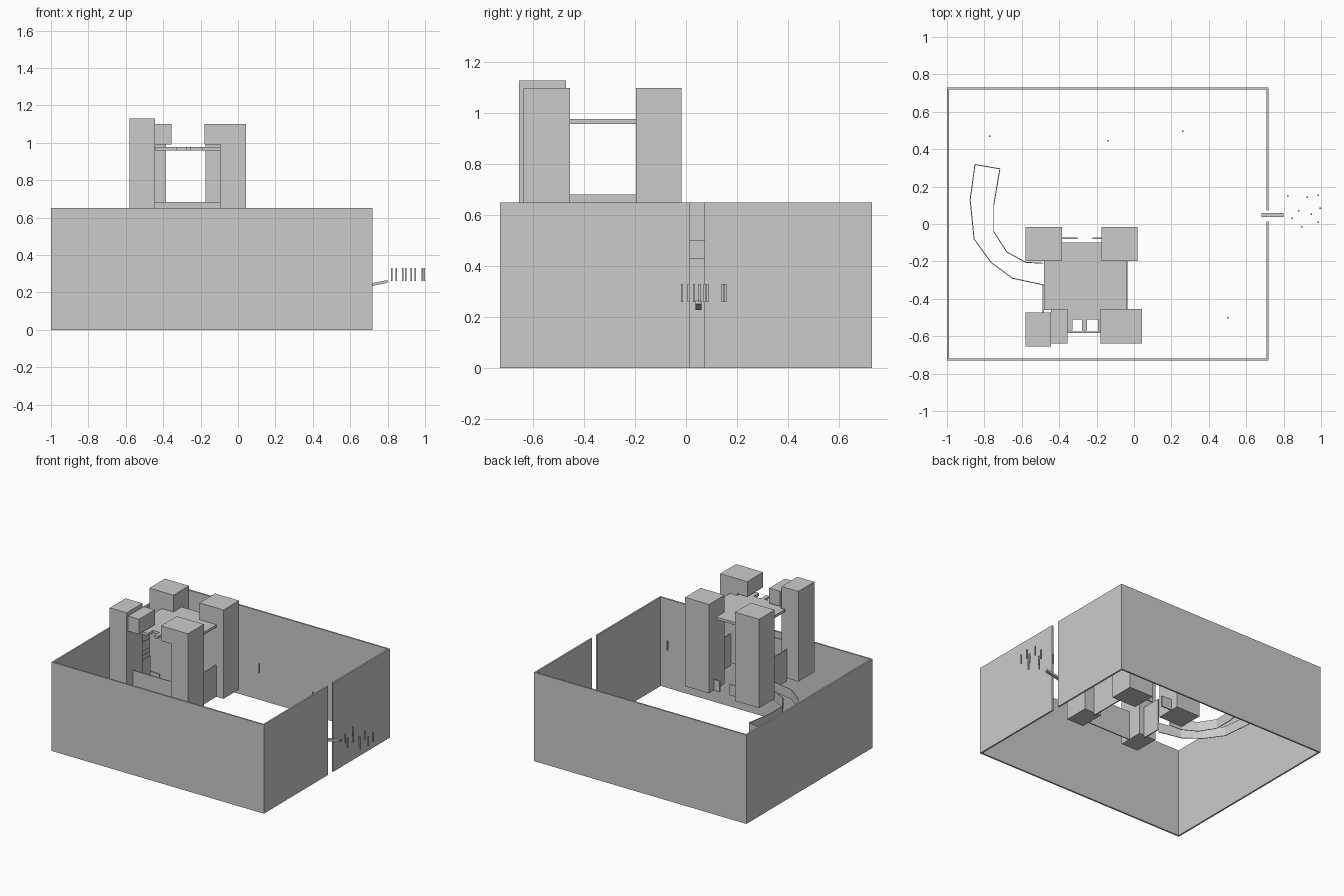
import bpy
import bmesh
from mathutils import Vector

if "Cube" in bpy.data.objects:
    bpy.data.objects.remove(bpy.data.objects["Cube"])


def mesh_object(name, bm):
    bmesh.ops.recalc_face_normals(bm, faces=bm.faces)
    me = bpy.data.meshes.new(name)
    bm.to_mesh(me)
    bm.free()
    ob = bpy.data.objects.new(name, me)
    bpy.context.collection.objects.link(ob)
    return ob


def box(name, x0, x1, y0, y1, z0, z1):
    bm = bmesh.new()
    bmesh.ops.create_cube(bm, size=1)
    for v in bm.verts:
        v.co = (x1 if v.co.x > 0 else x0,
                y1 if v.co.y > 0 else y0,
                z1 if v.co.z > 0 else z0)
    return mesh_object(name, bm)


def prism(name, outline, z0, z1):
    bm = bmesh.new()
    face = bm.faces.new([bm.verts.new((x, y, z0)) for x, y in outline])
    ext = bmesh.ops.extrude_face_region(bm, geom=[face])
    for g in ext["geom"]:
        if isinstance(g, bmesh.types.BMVert):
            g.co.z = z1
    return mesh_object(name, bm)


def wall_strip(name, path, z0, z1, thick):
    """Thin upright wall that follows a path."""
    pts = [Vector(p) for p in path]
    left, right = [], []
    for i, p in enumerate(pts):
        d = (pts[min(i + 1, len(pts) - 1)] - pts[max(i - 1, 0)]).normalized()
        n = Vector((-d.y, d.x)) * thick / 2
        left.append(p + n)
        right.append(p - n)
    return prism(name, left + right[::-1], z0, z1)


# Outer enclosure with a narrow gate slot on the right
H, T = 0.65, 0.012
box("enclosure_front", -1, 0.72, -0.73, -0.73 + T, 0, H)
box("enclosure_back", -1, 0.72, 0.73 - T, 0.73, 0, H)
box("enclosure_left", -1, -1 + T, -0.73 + T, 0.73 - T, 0, H)
box("enclosure_right_front", 0.72 - T, 0.72, -0.73 + T, 0.013, 0, H)
box("enclosure_right_back", 0.72 - T, 0.72, 0.073, 0.73 - T, 0, H)

# Keep towers, raised above the ground
box("tower_back_left", -0.58, -0.385, -0.197, -0.017, 0.45, 1.1)
box("tower_back_right", -0.175, 0.02, -0.197, -0.017, 0.45, 1.1)
box("tower_front_left", -0.58, -0.443, -0.655, -0.472, 0.47, 1.13)
box("tower_front_right", -0.095, 0.042, -0.638, -0.455, 0.47, 1.1)

# Overhanging heads facing each other over the front gate
box("overhang_left", -0.443, -0.355, -0.638, -0.455, 0.99, 1.1)
box("overhang_right", -0.178, -0.095, -0.638, -0.455, 0.99, 1.1)

# Roof deck with notched front edge
prism("roof_deck", [
    (-0.48, -0.10), (-0.48, -0.46), (-0.44, -0.46), (-0.44, -0.57),
    (-0.33, -0.57), (-0.33, -0.51), (-0.277, -0.51), (-0.277, -0.57),
    (-0.25, -0.57), (-0.25, -0.51), (-0.193, -0.51), (-0.193, -0.57),
    (-0.095, -0.57), (-0.095, -0.455), (-0.037, -0.455), (-0.037, -0.10),
], 0.958, 0.977)

# Low curtain walls between the towers
W = 0.008
box("curtain_front", -0.443, -0.095, -0.584, -0.584 + W, 0.47, 0.682)
box("curtain_right", -0.044, -0.036, -0.455, -0.197, 0.45, 0.682)
box("curtain_left", -0.489, -0.481, -0.472, -0.325, 0.45, 0.682)
box("curtain_back_left", -0.385, -0.302, -0.08, -0.08 + W, 0.45, 0.53)
box("curtain_back_right", -0.222, -0.175, -0.08, -0.08 + W, 0.45, 0.53)

# Curved approach corridor
outer = [(-0.85, 0.318), (-0.876, 0.13), (-0.855, -0.08), (-0.765, -0.205),
         (-0.65, -0.29), (-0.485, -0.325)]
inner = [(-0.717, 0.295), (-0.75, 0.10), (-0.75, -0.04), (-0.68, -0.15),
         (-0.58, -0.205), (-0.485, -0.21)]
wall_strip("corridor_outer_wall", outer, 0.43, 0.5, 0.005)
wall_strip("corridor_inner_wall", inner, 0.43, 0.5, 0.005)
wall_strip("corridor_end_wall", [outer[0], inner[0]], 0.43, 0.5, 0.005)

# Tilted beam sticking out of the gate slot
beam = box("gate_beam", 0.683, 0.798, 0.038, 0.06, 0.235, 0.25)
for v in beam.data.vertices:
    v.co.z += (v.co.x - 0.72) * 0.2

# Small upright figures: crowd outside, lookouts inside
crowd = [(0.823, 0.15), (0.925, 0.144), (0.984, 0.155), (0.882, 0.072),
         (0.996, 0.085), (0.947, 0.053), (0.845, 0.032), (0.898, -0.016),
         (0.984, 0.01)]
figures = [(x, y, 0.26) for x, y in crowd]
figures += [(-0.77, 0.47, 0.43), (-0.14, 0.445, 0.35),
            (0.26, 0.495, 0.23), (0.5, -0.5, 0.4)]
for i, (x, y, z) in enumerate(figures):
    r = 0.004
    box(f"figure_{i}", x - r, x + r, y - r, y + r, z, z + 0.07)
